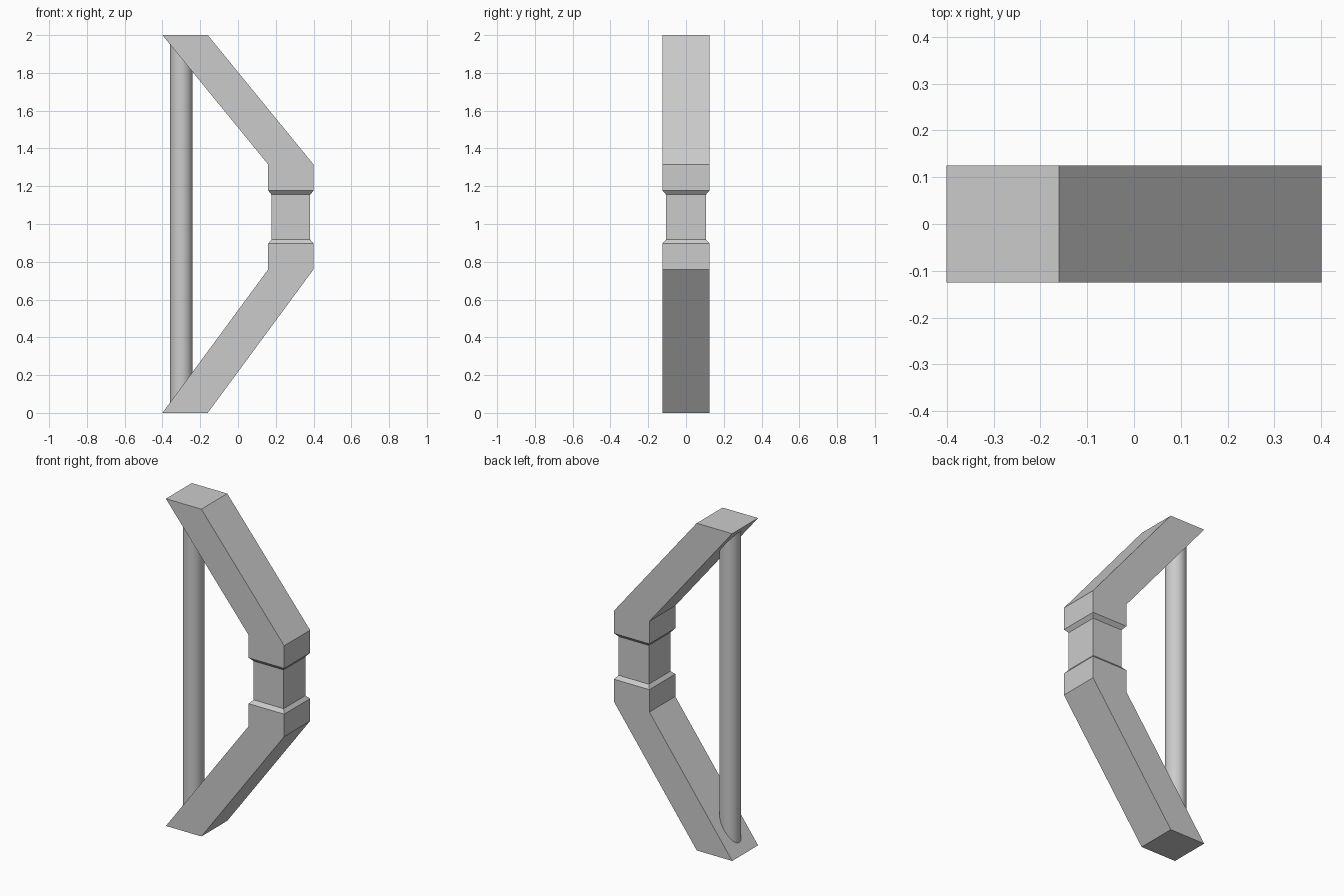
import bpy
import bmesh

cube = bpy.data.objects.get("Cube")
if cube:
    bpy.data.objects.remove(cube, do_unlink=True)

# Single flat grey
grey = bpy.data.materials.new("plain_grey")
grey.use_nodes = True
colour = (0.6, 0.6, 0.6, 1)
grey.diffuse_color = colour
grey.node_tree.nodes["Principled BSDF"].inputs["Base Color"].default_value = colour


def finish(bm, name):
    bmesh.ops.recalc_face_normals(bm, faces=bm.faces)
    mesh = bpy.data.meshes.new(name)
    bm.to_mesh(mesh)
    bm.free()
    mesh.materials.append(grey)
    obj = bpy.data.objects.new(name, mesh)
    bpy.context.collection.objects.link(obj)
    return obj


def loft(name, sections):
    """Join level rectangles (z, centre x, half width, half depth) into a solid."""
    bm = bmesh.new()
    rings = []
    for z, cx, w, d in sections:
        corners = ((-w, -d), (w, -d), (w, d), (-w, d))
        rings.append([bm.verts.new((cx + x, y, z)) for x, y in corners])
    for low, high in zip(rings, rings[1:]):
        for i in range(4):
            j = (i + 1) % 4
            bm.faces.new((low[i], low[j], high[j], high[i]))
    bm.faces.new(rings[0])
    bm.faces.new(rings[-1])
    return finish(bm, name)


# Bent frame: slanted limbs, upright shoulders and a narrower grip
W, D = 0.12, 0.125
GRIP_W, GRIP_D = 0.102, 0.105
loft("bow_frame", [
    (0, -0.28, W, D),
    (0.76, 0.28, W, D),
    (0.897, 0.28, W, D),
    (0.918, 0.28, GRIP_W, GRIP_D),
    (1.155, 0.28, GRIP_W, GRIP_D),
    (1.177, 0.28, W, D),
    (1.315, 0.28, W, D),
    (2, -0.28, W, D),
])

# Round string rod, its ends buried in the limb tips
bm = bmesh.new()
bmesh.ops.create_cone(bm, cap_ends=True, segments=32, radius1=0.06,
                      radius2=0.06, depth=1.92)
bmesh.ops.translate(bm, verts=bm.verts, vec=(-0.3, 0, 1))
rod = finish(bm, "string_rod")
bpy.context.view_layer.objects.active = rod
rod.select_set(True)
bpy.ops.object.shade_smooth_by_angle()
